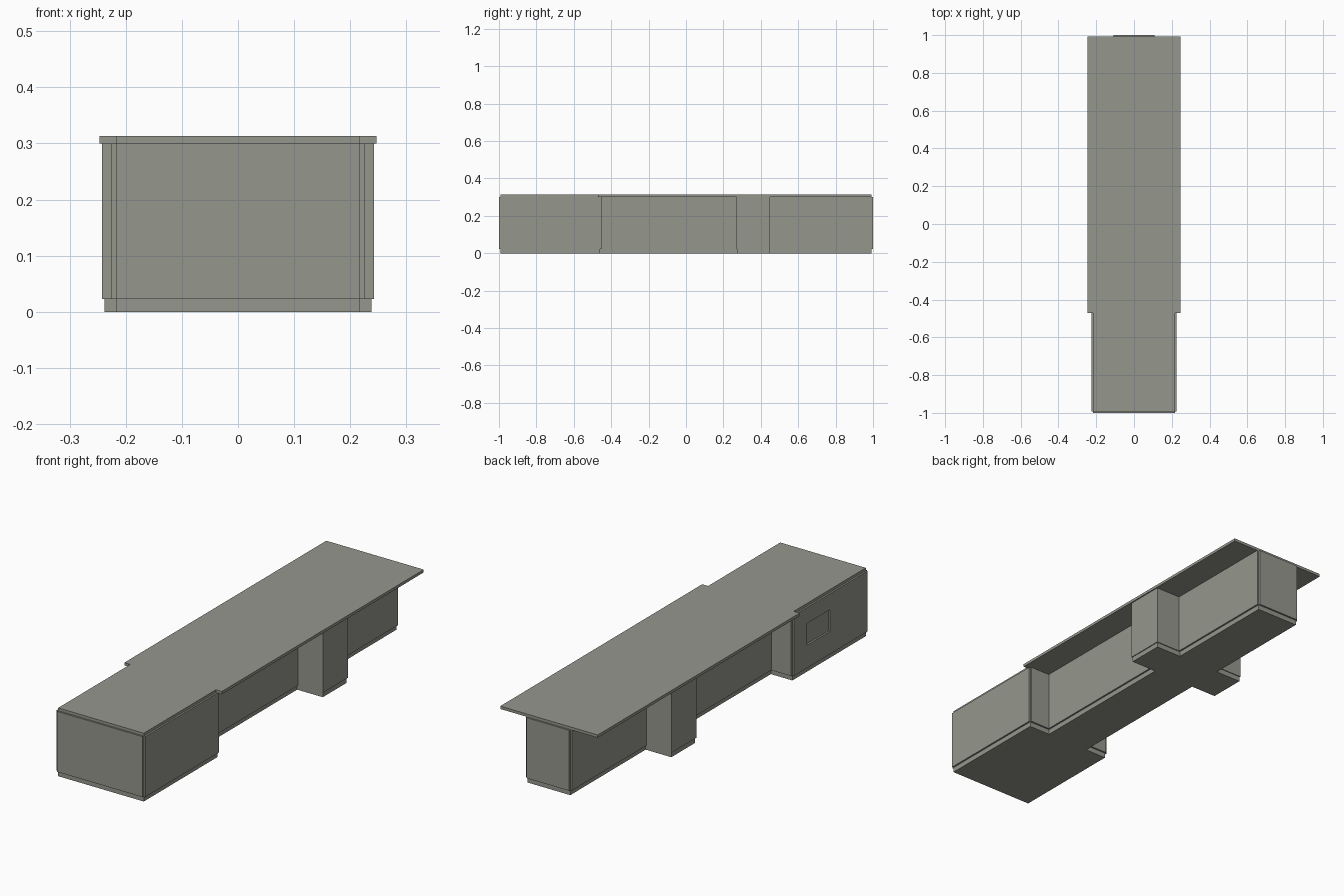
import bpy
import bmesh

cube = bpy.data.objects.get("Cube")
if cube:
    bpy.data.objects.remove(cube, do_unlink=True)

# One warm grey for the whole counter
grey = bpy.data.materials.new("warm_grey")
grey.use_nodes = True
colour = (0.30, 0.31, 0.27, 1)
grey.diffuse_color = colour
grey.node_tree.nodes["Principled BSDF"].inputs["Base Color"].default_value = colour


def finish(name, bm):
    bmesh.ops.recalc_face_normals(bm, faces=bm.faces)
    mesh = bpy.data.meshes.new(name)
    bm.to_mesh(mesh)
    bm.free()
    mesh.materials.append(grey)
    obj = bpy.data.objects.new(name, mesh)
    bpy.context.collection.objects.link(obj)
    return obj


def box(name, x, y, z):
    bm = bmesh.new()
    bmesh.ops.create_cube(bm, size=1)
    for v in bm.verts:
        for i, (lo, hi) in enumerate((x, y, z)):
            v.co[i] = lo if v.co[i] < 0 else hi
    return finish(name, bm)


def prism(name, outline, low, high):
    bm = bmesh.new()
    face = bm.faces.new([bm.verts.new((x, y, low)) for x, y in outline])
    top = bmesh.ops.extrude_face_region(bm, geom=[face])["geom"]
    for v in top:
        if isinstance(v, bmesh.types.BMVert):
            v.co.z = high
    return finish(name, bm)


KICK, UNDER, TOP = 0.023, 0.30, 0.313   # heights of the plinth, soffit and worktop
BLOCK, SPINE, SLAB = 0.217, 0.108, 0.247  # half widths
T = 0.008                               # panel thickness
FRONT, BACK = -0.992, 0.992
STEP, BLOCK_END = -0.47, -0.46
PANEL = (KICK, UNDER)

# Worktop, wide over the seating side and flush over the front block
half = [(BLOCK, FRONT), (BLOCK, STEP), (SLAB, STEP), (SLAB, BACK)]
prism("worktop", half + [(-x, y) for x, y in reversed(half)], UNDER, TOP)

# Carcasses, whose lower edge shows as a recessed plinth
box("front_block_carcass", (-BLOCK, BLOCK), (FRONT, BLOCK_END), (0, UNDER))
box("spine_carcass", (-SPINE, SPINE), (BLOCK_END, BACK), (0, UNDER))

# End panels
box("front_panel", (-BLOCK, BLOCK), (-1, FRONT), PANEL)
box("back_panel", (-SPINE, SPINE), (BACK, 1), PANEL)

for side, s in (("left", 1), ("right", -1)):
    def span(a, b):
        return sorted((s * a, s * b))

    # Cladding of the spine and of the back of the front block
    box(side + "_spine_panel", span(SPINE, SPINE + T), (BLOCK_END, BACK), PANEL)
    box(side + "_block_back_panel", span(SPINE, BLOCK), (BLOCK_END, BLOCK_END + T), PANEL)

    # Support pier with its plinth
    box(side + "_pier", span(SPINE, 0.242), (0.27, 0.45), PANEL)
    box(side + "_pier_plinth", span(SPINE, 0.238), (0.274, 0.446), (0, KICK))

    # Side panel of the front block, with an opening on the right
    skin = span(BLOCK, BLOCK + T)
    if s > 0:
        box("left_block_panel", skin, (FRONT, BLOCK_END), PANEL)
    else:
        y0, y1, z0, z1 = -0.722, -0.555, 0.127, 0.227
        box("right_block_panel_front", skin, (FRONT, y0), PANEL)
        box("right_block_panel_rear", skin, (y1, BLOCK_END), PANEL)
        box("right_block_panel_lower", skin, (y0, y1), (KICK, z0))
        box("right_block_panel_upper", skin, (y0, y1), (z1, UNDER))
